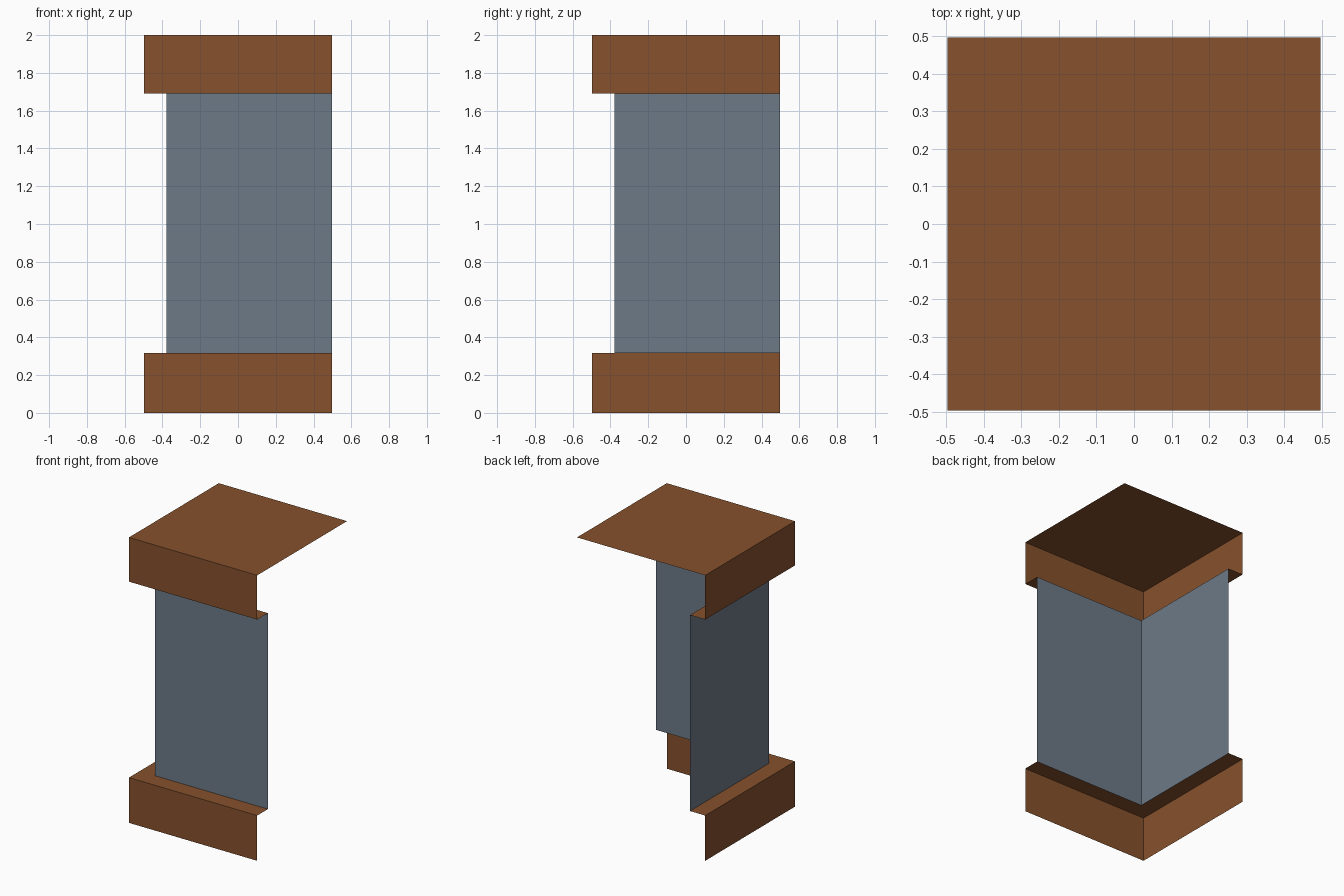
import bpy

if "Cube" in bpy.data.objects:
    bpy.data.objects.remove(bpy.data.objects["Cube"])

H = 0.497      # half width of base and cap
S = 0.379      # shaft inset on the two closed sides
Z1, Z2, Z3 = 0.317, 1.69, 2.0


def material(name, rgb):
    m = bpy.data.materials.new(name)
    m.diffuse_color = (*rgb, 1)
    m.use_nodes = True
    m.node_tree.nodes["Principled BSDF"].inputs["Base Color"].default_value = m.diffuse_color
    return m


brown = material("brown", (0.238, 0.082, 0.026))
grey = material("slate grey", (0.153, 0.195, 0.242))


def corner_shell(name, profile, mat, lid_z=None):
    """Sweep an (offset, z) profile round the front-left corner; back and right stay open."""
    verts, faces = [], []
    for d, z in profile:
        verts += [(-d, H, z), (-d, -d, z), (H, -d, z)]
    for i in range(len(profile) - 1):
        for k in range(2):
            a = 3 * i + k
            faces.append((a, a + 1, a + 4, a + 3))
    if lid_z is not None:
        n = len(verts)
        verts += [(-H, -H, lid_z), (H, -H, lid_z), (H, H, lid_z), (-H, H, lid_z)]
        faces.append((n, n + 1, n + 2, n + 3))
    mesh = bpy.data.meshes.new(name)
    mesh.from_pydata(verts, [], faces)
    mesh.materials.append(mat)
    bpy.context.collection.objects.link(bpy.data.objects.new(name, mesh))


# base wall with its upper ledge, shaft, then cap with its lower ledge and lid
corner_shell("base", [(H, 0), (H, Z1), (S, Z1)], brown)
corner_shell("shaft", [(S, Z1), (S, Z2)], grey)
corner_shell("cap", [(S, Z2), (H, Z2), (H, Z3)], brown, lid_z=Z3)
